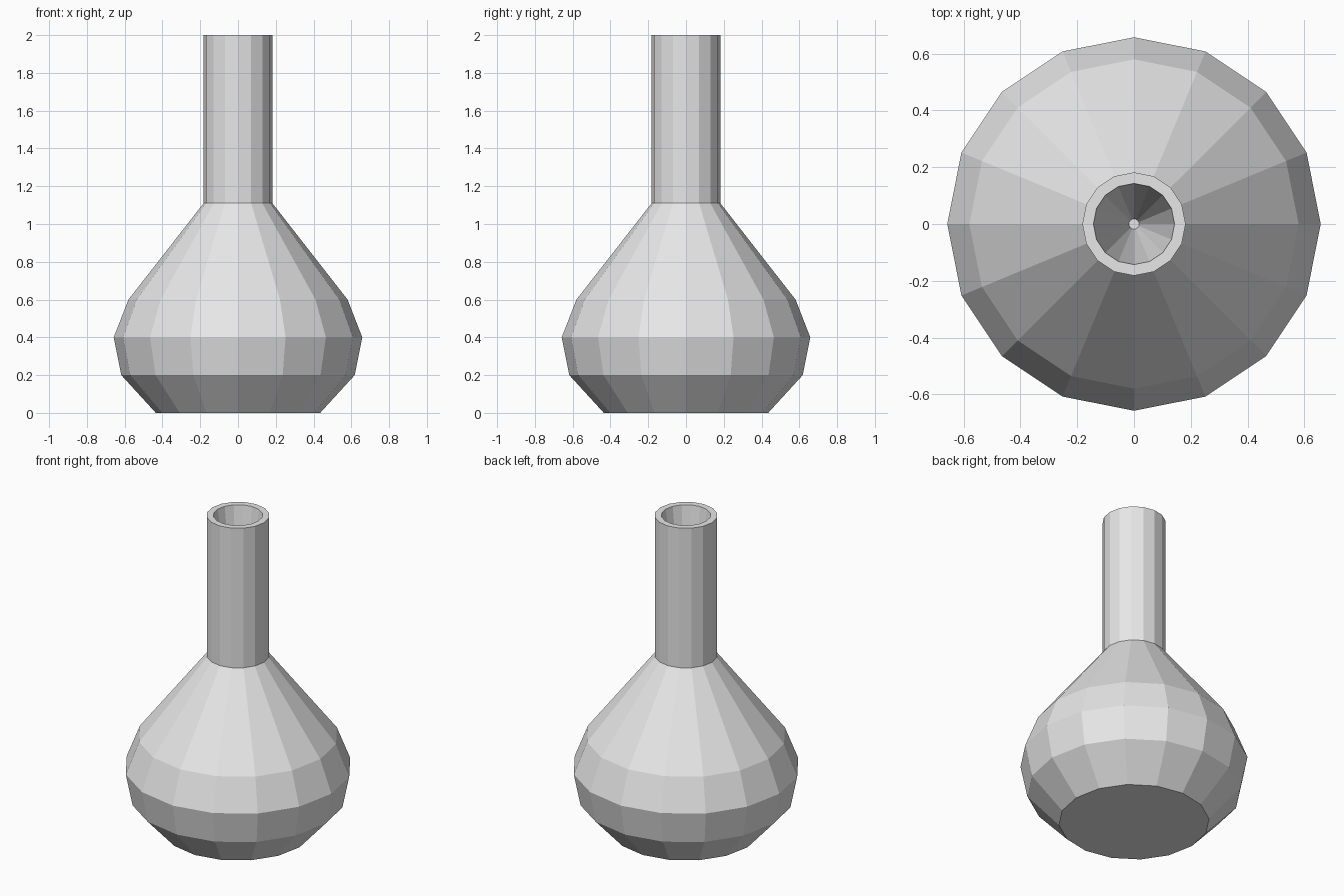
import bpy, bmesh
from math import cos, sin, tau

cube = bpy.data.objects.get("Cube")
if cube:
    bpy.data.objects.remove(cube, do_unlink=True)

SIDES = 16

# One plain grey material
grey = bpy.data.materials.new("light grey")
grey.use_nodes = True
colour = (0.8, 0.8, 0.8, 1)
grey.diffuse_color = colour
grey.node_tree.nodes["Principled BSDF"].inputs["Base Color"].default_value = colour


def lathe(name, profile):
    """Turn a (radius, height) profile into a closed, faceted solid."""
    bm = bmesh.new()
    rings = [[bm.verts.new((r * cos(tau * i / SIDES), r * sin(tau * i / SIDES), z))
              for i in range(SIDES)] for r, z in profile]
    for low, high in zip(rings, rings[1:]):
        for i in range(SIDES):
            j = (i + 1) % SIDES
            bm.faces.new((low[i], low[j], high[j], high[i]))
    bm.faces.new(rings[0][::-1])
    bm.faces.new(rings[-1])
    mesh = bpy.data.meshes.new(name)
    bm.to_mesh(mesh)
    bm.free()
    mesh.materials.append(grey)
    obj = bpy.data.objects.new(name, mesh)
    bpy.context.collection.objects.link(obj)
    return obj


# Flask: base, round belly, shoulder, neck, flat rim, tapered bore
base_and_belly = [(0.435, 0), (0.618, 0.2), (0.658, 0.4), (0.58, 0.6)]
neck = [(0.182, 1.11), (0.182, 2)]
bore = [(0.143, 2), (0.018, 1.11)]
lathe("flask", base_and_belly + neck + bore)
